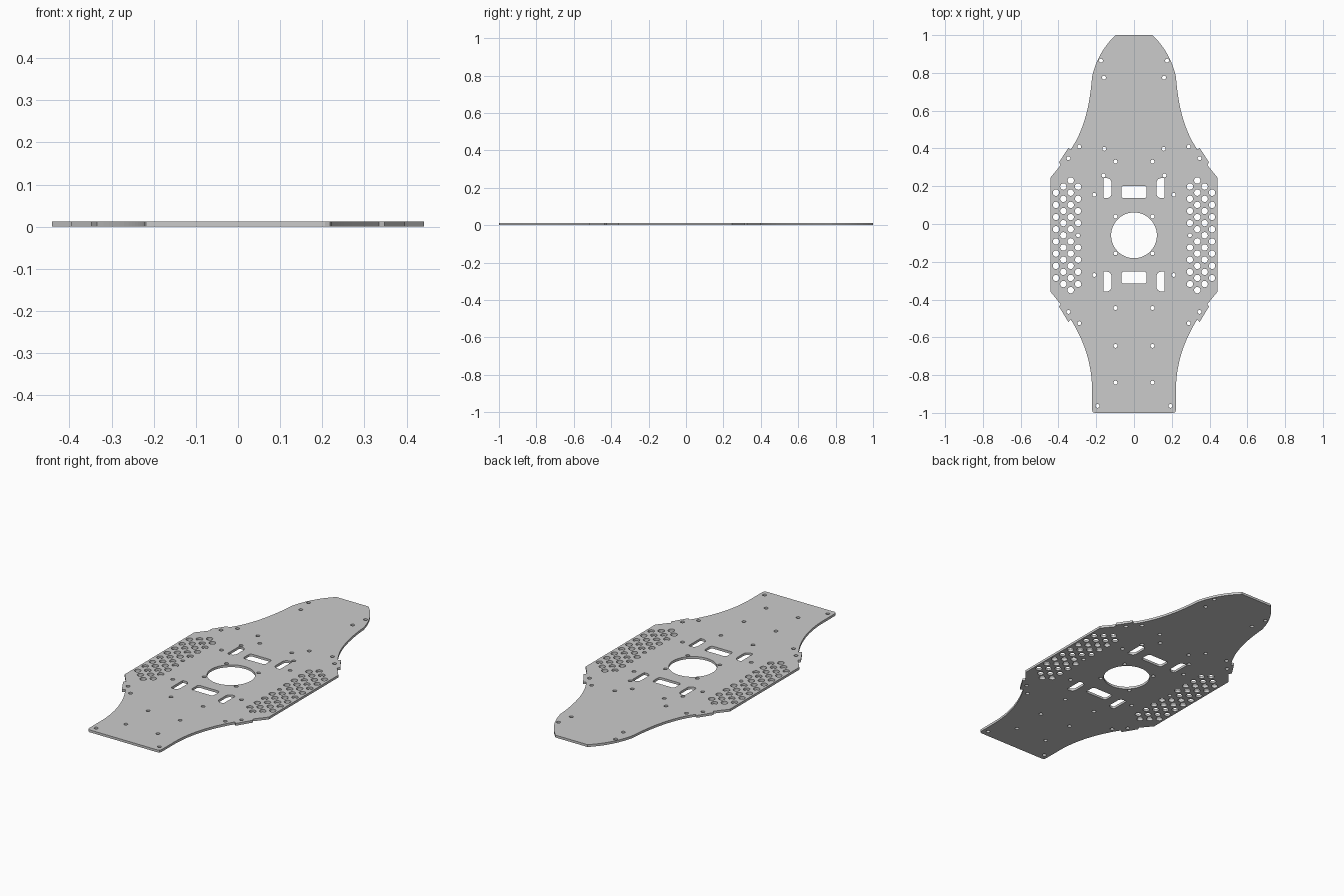
import bpy, math

if "Cube" in bpy.data.objects:
    bpy.data.objects.remove(bpy.data.objects["Cube"])

T = 0.013  # plate thickness

curve = bpy.data.curves.new("chassis_plate", 'CURVE')
curve.dimensions = '2D'
curve.fill_mode = 'BOTH'
curve.extrude = T / 2


def loop(pts):
    s = curve.splines.new('POLY')
    s.points.add(len(pts) - 1)
    for p, (x, y) in zip(s.points, pts):
        p.co = (x, y, 0, 1)
    s.use_cyclic_u = True


def circle(x, y, r, n=16):
    loop([(x + r * math.cos(2 * math.pi * i / n),
           y + r * math.sin(2 * math.pi * i / n)) for i in range(n)])


def bezier(a, b, c, n=14):
    return [tuple((1 - t) ** 2 * a[k] + 2 * t * (1 - t) * b[k] + t * t * c[k] for k in (0, 1))
            for t in (i / n for i in range(n + 1))]


def slot(x0, x1, y0, y1, r_left, r_right):
    pts = []
    corners = [(x1, y1, -1, -1, r_right), (x0, y1, 1, -1, r_left),
               (x0, y0, 1, 1, r_left), (x1, y0, -1, 1, r_right)]
    for q, (x, y, sx, sy, r) in enumerate(corners):
        for i in range(6):
            a = math.pi / 2 * (q + i / 5)
            pts.append((x + sx * r + r * math.cos(a), y + sy * r + r * math.sin(a)))
    loop(pts)


# Outline: right half from nose to tail, then mirrored
half = bezier((0.098, 1.0), (0.192, 0.91), (0.222, 0.78))
half += bezier((0.222, 0.78), (0.24, 0.53), (0.335, 0.395))[1:]
half += [(0.348, 0.402), (0.397, 0.327), (0.388, 0.312), (0.441, 0.247),
         (0.441, -0.36), (0.388, -0.425), (0.397, -0.437), (0.348, -0.518)]
half += bezier((0.335, -0.505), (0.225, -0.68), (0.222, -0.87))
half += [(0.222, -0.985), (0.218, -0.996), (0.207, -1.0)]
loop(half + [(-x, y) for x, y in reversed(half)])

# Central opening and slots above and below it
circle(0, -0.06, 0.121, 64)
for y0, y1 in ((0.137, 0.202), (-0.316, -0.252)):
    slot(-0.067, 0.067, y0, y1, 0.014, 0.014)
for y0, y1 in ((0.137, 0.243), (-0.357, -0.252)):
    slot(0.119, 0.161, y0, y1, 0.025, 0.006)
    slot(-0.161, -0.119, y0, y1, 0.006, 0.025)

# Screw holes and side lightening holes, mirrored
screws = [(0.175, 0.865), (0.159, 0.775), (0.29, 0.41), (0.347, 0.348), (0.157, 0.398),
          (0.098, 0.33), (0.161, 0.257), (0.21, 0.155), (0.098, 0.04), (0.098, -0.155),
          (0.21, -0.27), (0.098, -0.445), (0.098, -0.645), (0.098, -0.84),
          (0.193, -0.963), (0.347, -0.465), (0.29, -0.525)]
for side in (-1, 1):
    for x, y in screws:
        circle(side * x, y, 0.0105)
    for x, count in ((0.296, 9), (0.335, 10), (0.374, 9), (0.413, 8)):
        for i in range(count):
            y = -0.06 + 0.0645 * (i - (count - 1) / 2)
            small = x < 0.3 and i == 4
            circle(side * x, y, 0.0105 if small else 0.017)

# Turn the filled profile into a solid mesh resting on z = 0
tmp = bpy.data.objects.new("profile", curve)
bpy.context.collection.objects.link(tmp)
bpy.context.view_layer.update()
mesh = bpy.data.meshes.new_from_object(tmp.evaluated_get(bpy.context.evaluated_depsgraph_get()))
bpy.data.objects.remove(tmp)
for v in mesh.vertices:
    v.co.z += T / 2
for p in mesh.polygons:
    p.use_smooth = False
plate = bpy.data.objects.new("chassis_plate", mesh)
bpy.context.collection.objects.link(plate)
